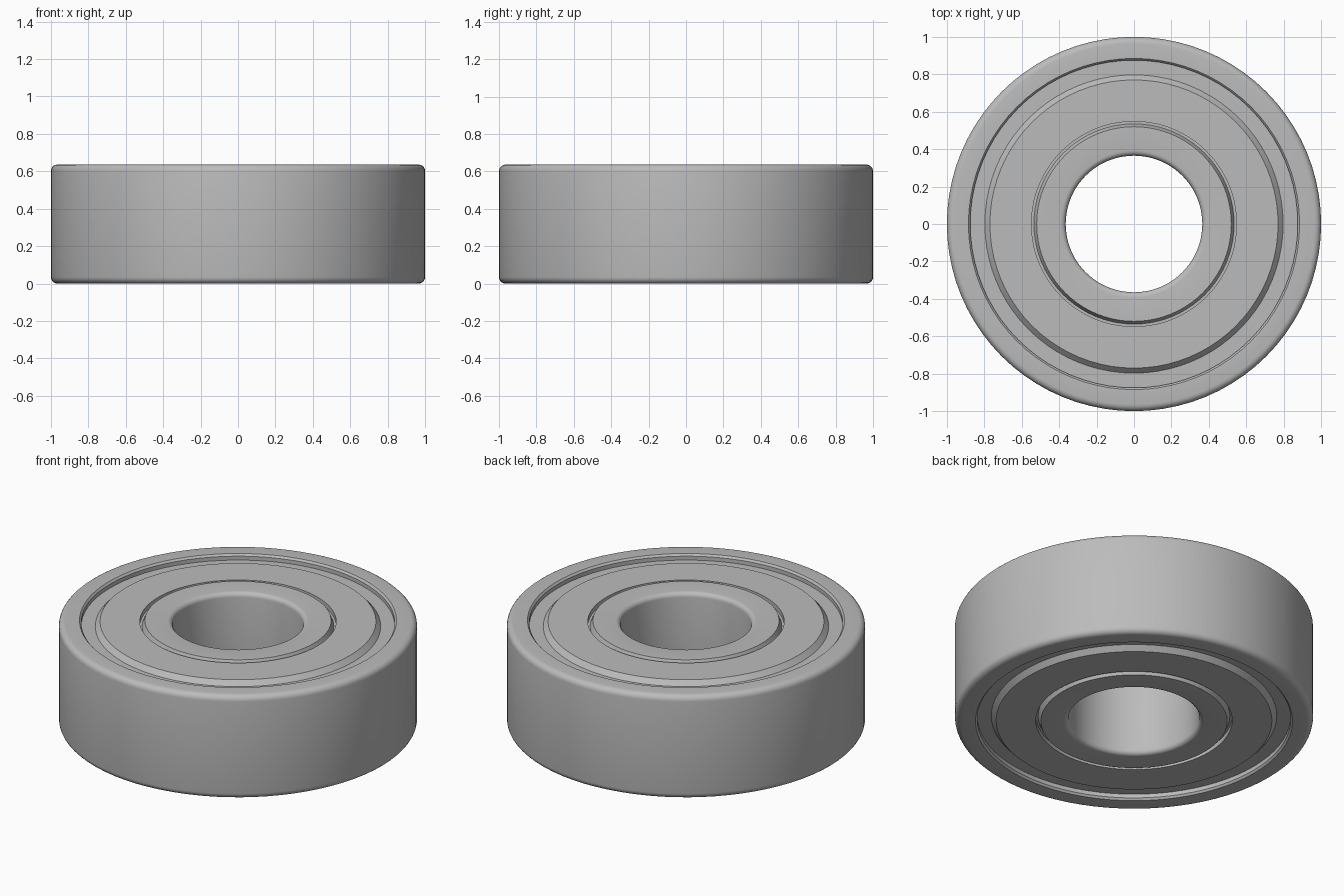
import bpy, bmesh, math

if "Cube" in bpy.data.objects:
    bpy.data.objects.remove(bpy.data.objects["Cube"], do_unlink=True)

SEGMENTS = 80
HEIGHT = 0.636
MID = HEIGHT / 2

steel = bpy.data.materials.new("steel grey")
steel.use_nodes = True
colour = (0.5, 0.5, 0.5, 1)
steel.diffuse_color = colour
steel.node_tree.nodes["Principled BSDF"].inputs["Base Color"].default_value = colour


def fillet(cx, cz, radius, start, end, steps=5):
    """Points along a rounded profile corner."""
    angles = [math.radians(start + (end - start) * i / steps) for i in range(steps + 1)]
    return [(cx + radius * math.cos(a), cz + radius * math.sin(a)) for a in angles]


def mirrored(upper):
    """Close a half profile by reflecting it about mid height."""
    return upper + [(r, HEIGHT - z) for r, z in reversed(upper)]


def lathe(name, profile):
    """Revolve a closed (radius, height) profile around z."""
    bm = bmesh.new()
    rings = []
    for i in range(SEGMENTS):
        a = 2 * math.pi * i / SEGMENTS
        rings.append([bm.verts.new((r * math.cos(a), r * math.sin(a), z)) for r, z in profile])
    n = len(profile)
    for i in range(SEGMENTS):
        a, b = rings[i], rings[(i + 1) % SEGMENTS]
        for j in range(n):
            k = (j + 1) % n
            bm.faces.new((a[j], b[j], b[k], a[k]))
    bmesh.ops.recalc_face_normals(bm, faces=bm.faces)
    mesh = bpy.data.meshes.new(name)
    bm.to_mesh(mesh)
    bm.free()
    mesh.materials.append(steel)
    obj = bpy.data.objects.new(name, mesh)
    bpy.context.collection.objects.link(obj)
    bpy.ops.object.select_all(action="DESELECT")
    obj.select_set(True)
    bpy.context.view_layer.objects.active = obj
    bpy.ops.object.shade_smooth_by_angle(angle=math.radians(30))
    return obj


# Outer ring: rounded rim, chamfered inner lip
R = 0.035
lathe("outer_ring", mirrored(
    fillet(1 - R, HEIGHT - R, R, 0, 90)
    + [(0.885, HEIGHT), (0.875, HEIGHT - 0.012), (0.875, HEIGHT - 0.08), (0.82, HEIGHT - 0.1)]))

# Inner ring: rounded bore, sloped shoulder and seat beneath the shield
B = 0.028
lathe("inner_ring", mirrored(
    fillet(0.365 + B, HEIGHT - B, B, 180, 90)
    + [(0.52, HEIGHT), (0.535, HEIGHT - 0.035), (0.56, HEIGHT - 0.035), (0.56, HEIGHT - 0.1)]))

# Stepped shields: raised plateau, sloped shoulder, low outer flange
shield = [(0.548, HEIGHT - 0.04), (0.548, HEIGHT - 0.006), (0.77, HEIGHT - 0.006),
          (0.797, HEIGHT - 0.036), (0.876, HEIGHT - 0.036), (0.876, HEIGHT - 0.07),
          (0.76, HEIGHT - 0.07), (0.74, HEIGHT - 0.04)]
lathe("top_shield", shield)
lathe("bottom_shield", [(r, HEIGHT - z) for r, z in shield])
